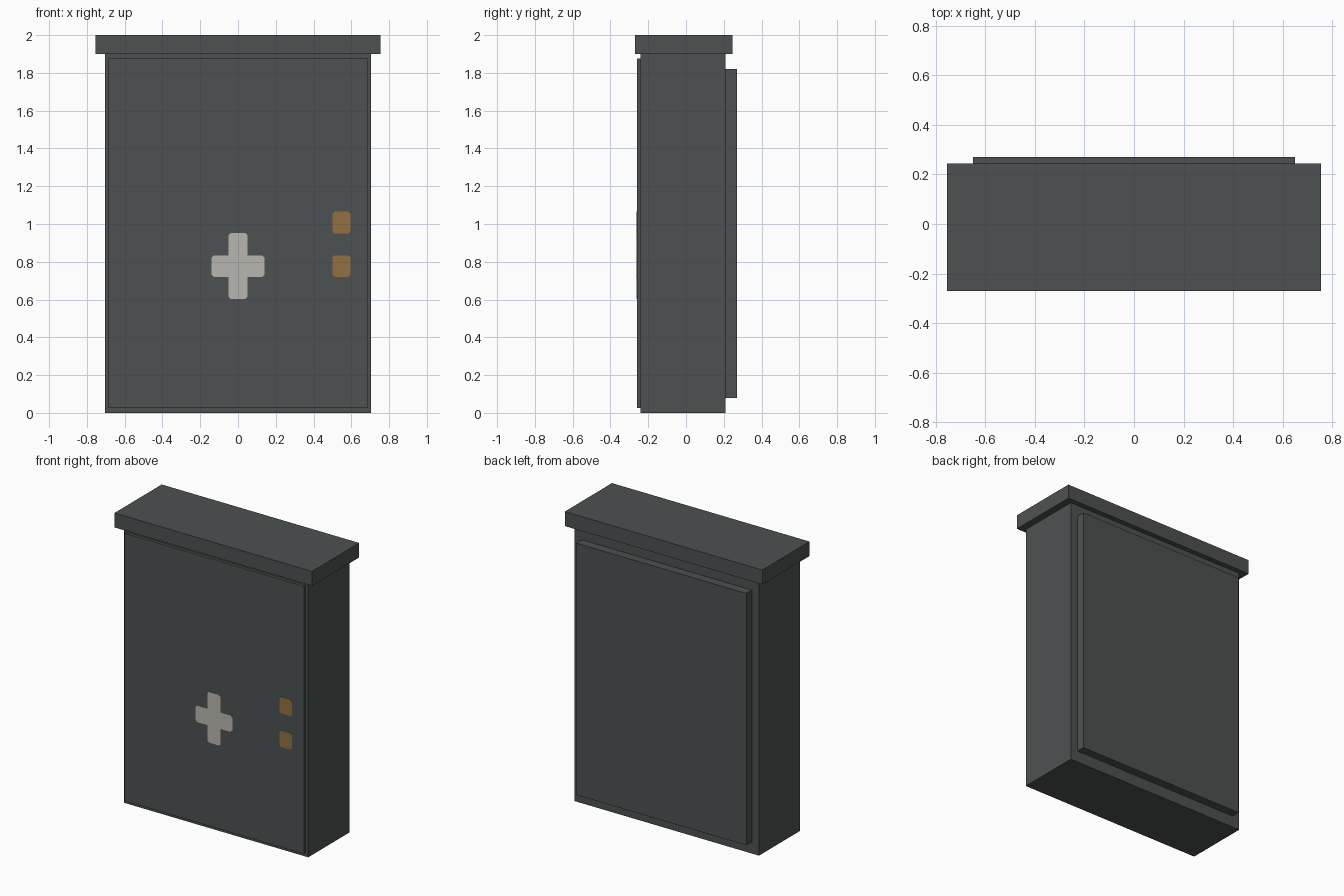
import bpy, bmesh

if "Cube" in bpy.data.objects:
    bpy.data.objects.remove(bpy.data.objects["Cube"])


def material(name, rgb):
    m = bpy.data.materials.new(name)
    m.diffuse_color = (*rgb, 1.0)
    m.use_nodes = True
    m.node_tree.nodes["Principled BSDF"].inputs["Base Color"].default_value = m.diffuse_color
    return m


GREY = material("dark_grey", (0.075, 0.083, 0.083))
WHITE = material("off_white", (0.48, 0.47, 0.43))
AMBER = material("amber", (0.29, 0.162, 0.051))


def finish(name, bm, mat):
    bmesh.ops.recalc_face_normals(bm, faces=bm.faces[:])
    mesh = bpy.data.meshes.new(name)
    bm.to_mesh(mesh)
    bm.free()
    mesh.materials.append(mat)
    ob = bpy.data.objects.new(name, mesh)
    bpy.context.collection.objects.link(ob)
    return ob


def box(name, half_x, y0, y1, z0, z1, mat=GREY):
    bm = bmesh.new()
    bmesh.ops.create_cube(bm, size=1)
    for v in bm.verts:
        v.co.x *= 2 * half_x
        v.co.y = y1 if v.co.y > 0 else y0
        v.co.z = z1 if v.co.z > 0 else z0
    return finish(name, bm, mat)


def plate(name, outline, mat, y=-0.26, thick=0.002):
    """Thin painted plate on the door, from an (x, z) outline."""
    bm = bmesh.new()
    face = bm.faces.new([bm.verts.new((x, y, z)) for x, z in outline])
    ext = bmesh.ops.extrude_face_region(bm, geom=[face])
    for v in ext["geom"]:
        if isinstance(v, bmesh.types.BMVert):
            v.co.y -= thick
    return finish(name, bm, mat)


C = 0.012  # corner chamfer of the painted marks

# Cabinet
box("cabinet_body", 0.705, -0.24, 0.21, 0.0, 1.9)
box("cabinet_lid", 0.755, -0.27, 0.245, 1.9, 2.0)
box("front_door", 0.685, -0.26, -0.235, 0.025, 1.875)
box("back_panel", 0.65, 0.205, 0.27, 0.08, 1.82)

# White cross: one quadrant, rotated through the four arms
W, H, A, B = 0.05, 0.0575, 0.14, 0.175
q = [(A, H - C), (A - C, H), (W, H), (W, B - C), (W - C, B)]
top = q + [(-x, z) for x, z in reversed(q)]
cross = top + [(-x, -z) for x, z in top]
plate("cross_mark", [(x, z + 0.777) for x, z in cross], WHITE)

# Amber squares beside the cross
w, h = 0.048, 0.0575
corner = [(w, h - C), (w - C, h)]
half = corner + [(-x, z) for x, z in reversed(corner)]
square = half + [(-x, -z) for x, z in half]
for name, z0 in (("upper_latch", 1.008), ("lower_latch", 0.777)):
    plate(name, [(x + 0.548, z + z0) for x, z in square], AMBER)
